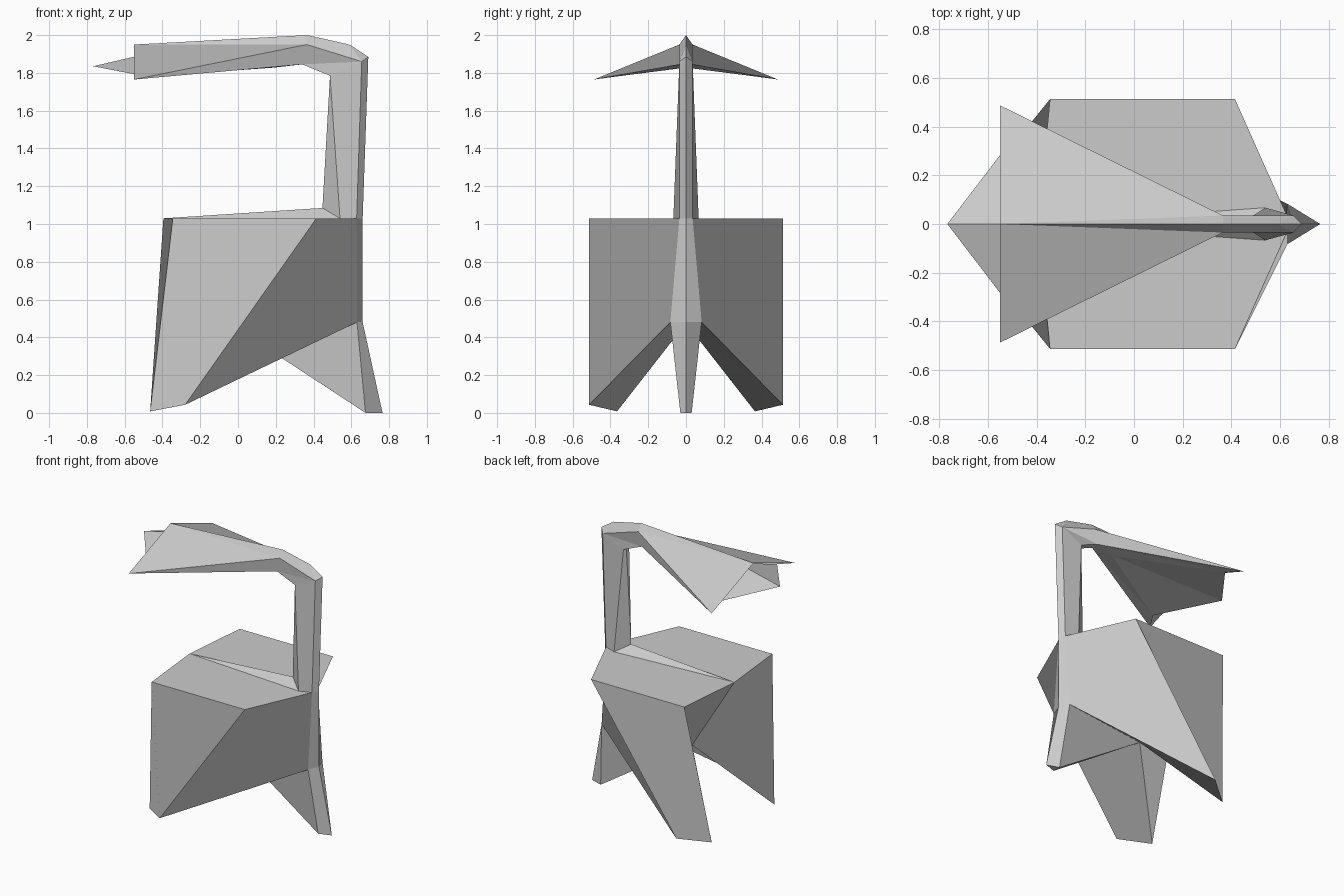
import bpy

if "Cube" in bpy.data.objects:
    bpy.data.objects.remove(bpy.data.objects["Cube"])

# Named fold corners on the +y half; the other half is mirrored
P = {
    # seat and hind legs
    "seat_back": (-.395, 0, 1.03), "seat_rear": (-.345, .513, 1.03),
    "seat_side": (.415, .513, 1.03), "hind_out": (-.28, .513, .043),
    "hind_in": (-.465, .365, .008), "crotch": (-.05, 0, .475),
    # front leg
    "hip": (.63, .083, .48), "hip_mid": (.66, 0, .48),
    "toe": (.765, 0, 0), "heel": (.675, .03, 0), "heel_mid": (.675, 0, 0),
    # neck
    "front": (.628, .035, 1.03), "front_mid": (.66, 0, 1.03),
    "neck_side": (.54, .067, 1.03), "neck_back": (.447, 0, 1.085),
    "top_front": (.655, .035, 1.86), "top_mid": (.69, 0, 1.885),
    "top_side": (.487, .033, 1.785), "top_back": (.487, 0, 1.785),
    # canopy
    "ridge_end": (-.55, 0, 1.95), "ridge": (.365, 0, 2.0), "brow": (.59, 0, 1.95),
    "ridge_side": (.365, .035, 1.95), "wing": (-.55, .487, 1.765),
    "under": (.34, .03, 1.845), "under_mid": (.34, 0, 1.845),
    "tip": (-.767, 0, 1.835), "tip_ridge": (-.42, 0, 1.916),
    "tip_wing": (-.48, .375, 1.78), "tip_base": (.19, 0, 1.828),
}


def fold(name, both, back=(), front=()):
    """Folded sheet: faces for both halves, plus folds found on one half only."""
    verts, faces = [], []
    for side, extra in ((1, back), (-1, front)):
        for face in list(both) + list(extra):
            ids = []
            for n in face.split():
                x, y, z = P[n]
                co = (x, y * side, z)
                if co not in verts:
                    verts.append(co)
                ids.append(verts.index(co))
            faces.append(ids if side > 0 else ids[:1] + ids[:0:-1])
    mesh = bpy.data.meshes.new(name)
    mesh.from_pydata(verts, [], faces)
    mesh.update()
    ob = bpy.data.objects.new(name, mesh)
    bpy.context.collection.objects.link(ob)
    bpy.context.view_layer.objects.active = ob
    ob.select_set(True)
    # consistent outward normals
    bpy.ops.object.mode_set(mode="EDIT")
    bpy.ops.mesh.select_all(action="SELECT")
    bpy.ops.mesh.normals_make_consistent(inside=False)
    bpy.ops.object.mode_set(mode="OBJECT")
    ob.select_set(False)


fold("seat_legs_and_neck", [
    # seat top with the low wedge running into the neck
    "seat_back seat_rear seat_side neck_side",
    "seat_side front neck_side",
    "seat_back neck_side neck_back",
    # hind leg undersides
    "hind_out hind_in crotch hip",
    # front leg
    "hip crotch heel",
    "front hip hip_mid front_mid",
    "hip heel toe hip_mid",
    "heel heel_mid toe",
    "heel crotch heel_mid",
    # neck column
    "front front_mid top_mid top_front",
    "neck_side front top_front top_side",
    "neck_back neck_side top_side top_back",
    # canopy ridge and wings
    "top_mid brow top_front",
    "brow ridge ridge_side top_front",
    "ridge ridge_end ridge_side",
    "ridge_end wing ridge_side",
    "under top_side top_front",
    "under under_mid top_back top_side",
], back=[
    "seat_rear seat_back crotch hind_in",
    "seat_side seat_rear hind_in hind_out",
    "hind_out hip front seat_side",
    "wing under top_front ridge_side",
], front=[
    "seat_back crotch hind_in seat_rear",
    "seat_rear hind_in hind_out seat_side",
    "seat_side hind_out hip front",
    "ridge_side wing under top_front",
])

# Inner folded sheet with its pointed end under the canopy
fold("canopy_lining", [
    "tip tip_ridge tip_wing",
    "tip tip_wing tip_base",
    "tip_base tip_wing under",
    "tip_base under under_mid",
    "tip_wing wing under",
])
